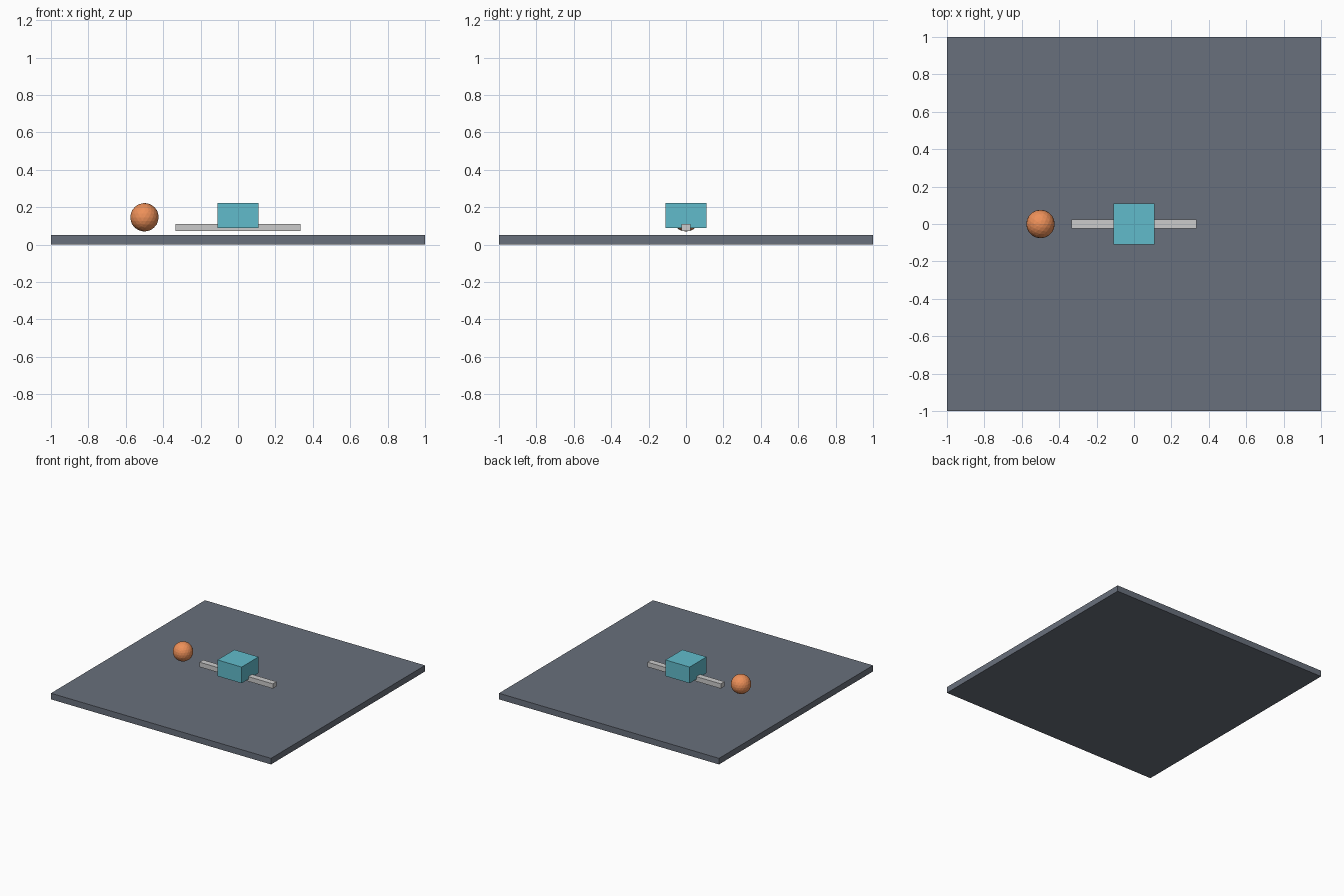
import bpy

if "Cube" in bpy.data.objects:
    bpy.data.objects.remove(bpy.data.objects["Cube"])


def paint(obj, color):
    mat = bpy.data.materials.new(obj.name + "_paint")
    mat.diffuse_color = (*color, 1)
    mat.use_nodes = True
    mat.node_tree.nodes["Principled BSDF"].inputs["Base Color"].default_value = mat.diffuse_color
    obj.data.materials.append(mat)


def box(name, half_x, half_y, z0, z1, color=None):
    bpy.ops.mesh.primitive_cube_add(size=2, location=(0, 0, (z0 + z1) / 2))
    obj = bpy.context.object
    obj.name = name
    obj.scale = (half_x, half_y, (z1 - z0) / 2)
    bpy.ops.object.transform_apply(location=False, rotation=False, scale=True)
    if color:
        paint(obj, color)
    return obj


# Square floor slab
box("floor", 1, 1, 0, 0.05, (0.14, 0.16, 0.2))

# Long rail hovering just above the floor
box("rail", 0.333, 0.024, 0.072, 0.111)

# Block riding on the rail
box("sliding_block", 0.11, 0.11, 0.089, 0.222, (0.12, 0.5, 0.6))

# Faceted ball in line with the rail
bpy.ops.mesh.primitive_ico_sphere_add(subdivisions=3, radius=0.076, location=(-0.5, 0, 0.146))
ball = bpy.context.object
ball.name = "ball"
paint(ball, (0.85, 0.28, 0.1))
